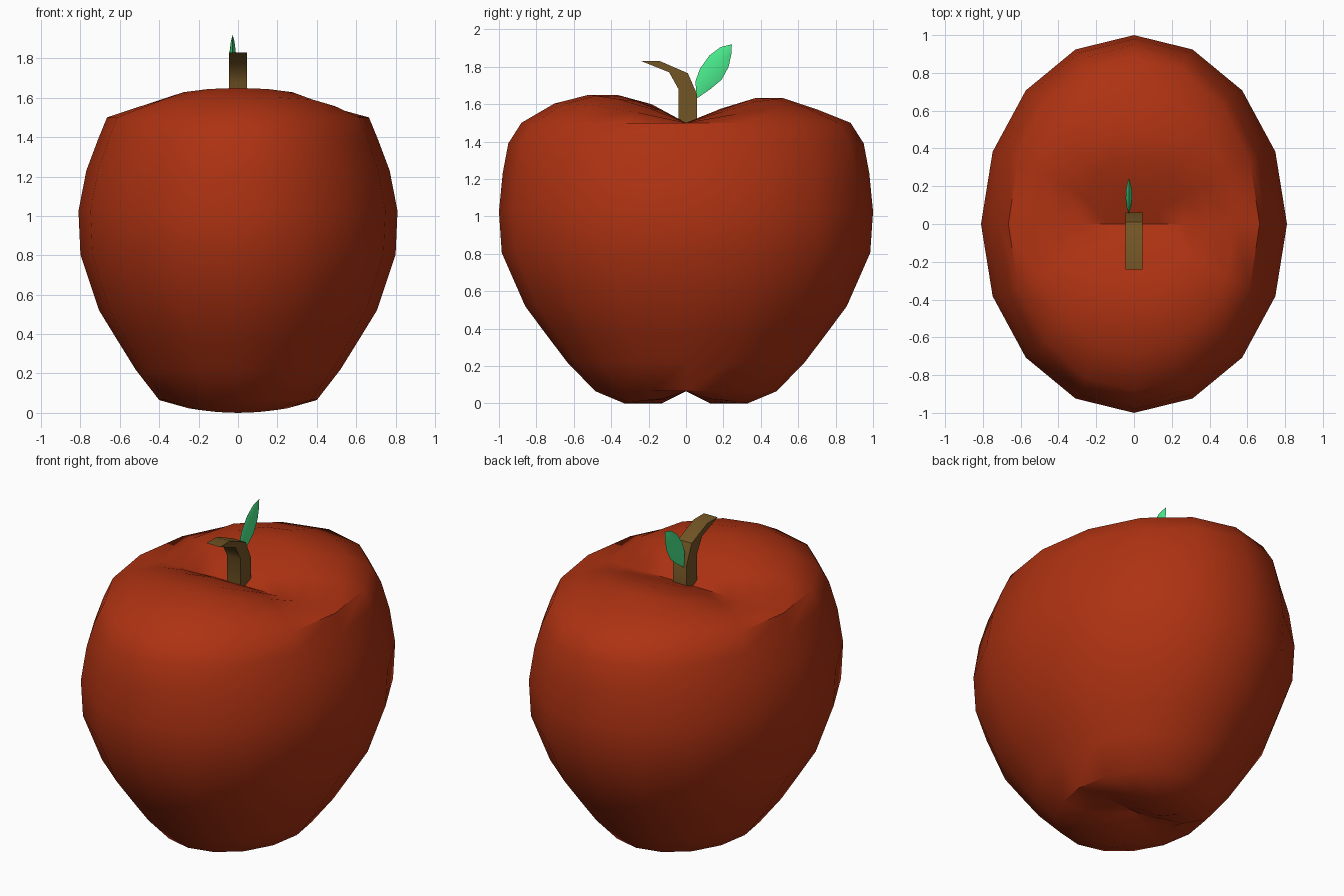
import bpy, bmesh, math

if "Cube" in bpy.data.objects:
    bpy.data.objects.remove(bpy.data.objects["Cube"])

SEG = 16


def material(name, color):
    m = bpy.data.materials.new(name)
    m.diffuse_color = (*color, 1)
    m.use_nodes = True
    m.node_tree.nodes["Principled BSDF"].inputs["Base Color"].default_value = m.diffuse_color
    return m


def finish(bm, name, mat, angle):
    bmesh.ops.recalc_face_normals(bm, faces=bm.faces)
    me = bpy.data.meshes.new(name)
    bm.to_mesh(me)
    bm.free()
    ob = bpy.data.objects.new(name, me)
    bpy.context.collection.objects.link(ob)
    me.materials.append(mat)
    bpy.ops.object.select_all(action='DESELECT')
    ob.select_set(True)
    bpy.context.view_layer.objects.active = ob
    bpy.ops.object.shade_smooth_by_angle(angle=math.radians(angle))
    return ob


def bridge(bm, a, b):
    n = len(a)
    for i in range(n):
        j = (i + 1) % n
        bm.faces.new((a[i], a[j], b[j], b[i]))


def fan(bm, ring, tip):
    for i in range(len(ring)):
        bm.faces.new((ring[i], ring[(i + 1) % len(ring)], tip))


def lookup(table, v):
    for (a, za), (b, zb) in zip(table, table[1:]):
        if v <= b:
            return za + (zb - za) * (v - a) / (b - a)
    return table[-1][1]


def ellipse(bm, rx, ry, height):
    ring = []
    for i in range(SEG):
        a = 2 * math.pi * i / SEG
        x, y = rx * math.cos(a), ry * math.sin(a)
        if abs(y) < 1e-6:
            y = 0
        ring.append(bm.verts.new((x, y, height(x, y))))
    return ring


def grooved_cap(bm, rim, rx, ry, z0, scales, front, back):
    """Fill a rim with a dome split by a groove along x at y = 0."""
    def height(x, y):
        w = rx * math.sqrt(max(1e-6, 1 - (y / ry) ** 2))
        t = min(1, abs(x) / w)
        h = lookup(front if y < 0 else back, abs(y))
        return z0 + (h - z0) * (1 - t ** 2.5)
    for s in scales:
        ring = ellipse(bm, rx * s, ry * s, height)
        bridge(bm, rim, ring)
        rim = ring
    fan(bm, rim, bm.verts.new((0, 0, z0)))


# Apple body: stacked oval rings (rx, ry, z)
rings = [(.40, .485, .065), (.52, .635, .22), (.61, .745, .365), (.705, .86, .52),
         (.80, .985, .805), (.81, 1.0, 1.025), (.77, .98, 1.23),
         (.71, .95, 1.39), (.665, .88, 1.5)]
bm = bmesh.new()
loops = [ellipse(bm, rx, ry, lambda x, y, z=z: z) for rx, ry, z in rings]
for a, b in zip(loops, loops[1:]):
    bridge(bm, a, b)
# Grooved top and bottom
grooved_cap(bm, loops[-1], *rings[-1], (.8, .59, .42, .21),
            [(0, 1.5), (.185, 1.6), (.37, 1.65), (.52, 1.65), (.70, 1.605), (.88, 1.5)],
            [(0, 1.5), (.185, 1.575), (.37, 1.632), (.52, 1.632), (.70, 1.572), (.88, 1.5)])
bottom = [(0, .065), (.13, 0), (.33, 0), (.485, .065)]
grooved_cap(bm, loops[0], *rings[0], (.68, .27), bottom, bottom)
finish(bm, "apple_body", material("apple_red", (.42, .032, .006)), 42)

# Stem: square section bending forward (front y, z, back y, z)
bm = bmesh.new()
prev = None
for y0, z0, y1, z1 in [(-.04, 1.48, .06, 1.48), (-.04, 1.68, .06, 1.65),
                       (-.09, 1.77, .01, 1.765), (-.24, 1.83, -.14, 1.83)]:
    sec = [bm.verts.new(p) for p in ((-.046, y0, z0), (.046, y0, z0),
                                     (.046, y1, z1), (-.046, y1, z1))]
    if prev:
        bridge(bm, prev, sec)
    else:
        bm.faces.new(sec)
    prev = sec
bm.faces.new(prev)
finish(bm, "stem", material("stem_brown", (.17, .09, .018)), 40)

# Leaf: thin lens sections between two points
bm = bmesh.new()
cx = -.027
first = prev = None
for y0, z0, y1, z1, t in [(.05, 1.72, .13, 1.68, .012), (.075, 1.79, .19, 1.73, .017),
                          (.125, 1.86, .228, 1.80, .016), (.185, 1.905, .243, 1.87, .009)]:
    ym, zm = (y0 + y1) / 2, (z0 + z1) / 2
    sec = [bm.verts.new(p) for p in ((cx, y0, z0), (cx + t, ym, zm),
                                     (cx, y1, z1), (cx - t, ym, zm))]
    if prev:
        bridge(bm, prev, sec)
    else:
        first = sec
    prev = sec
fan(bm, first, bm.verts.new((cx, .058, 1.63)))
fan(bm, prev, bm.verts.new((cx, .245, 1.92)))
finish(bm, "leaf", material("leaf_green", (.07, .85, .27)), 60)
